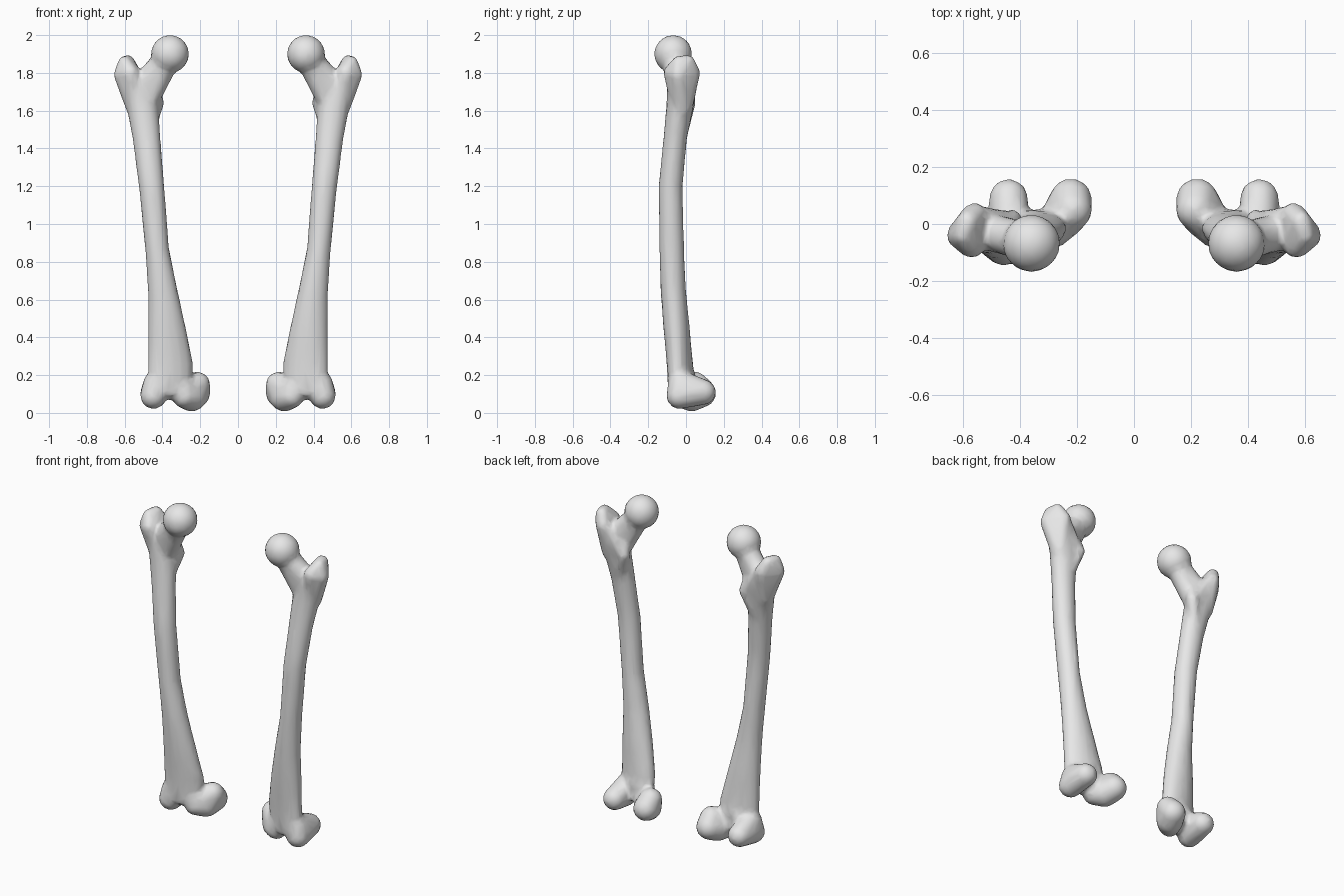
import bpy, bmesh, math
from mathutils import Vector, Matrix

cube = bpy.data.objects.get("Cube")
if cube:
    bpy.data.objects.remove(cube, do_unlink=True)

bone = bpy.data.materials.new("pale bone grey")
bone.use_nodes = True
colour = (0.8, 0.8, 0.8, 1)
bone.diffuse_color = colour
bone.node_tree.nodes["Principled BSDF"].inputs["Base Color"].default_value = colour

bm = bmesh.new()


def loft(sections, sides=16):
    """Closed tube through oval rings: z, x min, x max, y min, y max, turn."""
    rings = []
    for z, x0, x1, y0, y1, turn in sections:
        mid = Vector(((x0 + x1) / 2, (y0 + y1) / 2, z))
        spin = Matrix.Rotation(turn, 3, 'Z')
        ring = []
        for i in range(sides):
            a = math.tau * i / sides
            p = Vector(((x1 - x0) / 2 * math.cos(a), (y1 - y0) / 2 * math.sin(a), 0))
            ring.append(bm.verts.new(mid + spin @ p))
        rings.append(ring)
    for low, high in zip(rings, rings[1:]):
        for i in range(sides):
            j = (i + 1) % sides
            bm.faces.new((low[i], low[j], high[j], high[i]))
    bm.faces.new(rings[0][::-1])
    bm.faces.new(rings[-1])


def blob(*balls):
    """Convex skin around balls given as x, y, z, radius."""
    part = bmesh.new()
    for x, y, z, r in balls:
        bmesh.ops.create_icosphere(part, subdivisions=3, radius=r,
                                   matrix=Matrix.Translation((x, y, z)))
    hull = bmesh.ops.convex_hull(part, input=part.verts)
    loose = [v for v in hull["geom_interior"] if isinstance(v, bmesh.types.BMVert)]
    bmesh.ops.delete(part, geom=loose, context='VERTS')
    bmesh.ops.recalc_face_normals(part, faces=part.faces)
    copy = {v: bm.verts.new(v.co) for v in part.verts}
    for f in part.faces:
        bm.faces.new([copy[v] for v in f.verts])
    part.free()


# Bowed shaft, widening towards the knee
loft([
    (0.10, 0.24, 0.48, -0.09, 0.05, -0.25),
    (0.26, 0.235, 0.478, -0.10, 0.035, -0.2),
    (0.45, 0.275, 0.477, -0.12, 0.02, -0.12),
    (0.65, 0.32, 0.477, -0.135, 0.0, -0.05),
    (0.87, 0.365, 0.492, -0.142, -0.01, 0),
    (1.20, 0.39, 0.525, -0.145, -0.018, 0),
    (1.45, 0.41, 0.558, -0.12, 0.005, 0),
    (1.62, 0.42, 0.59, -0.105, 0.04, 0),
    (1.74, 0.46, 0.62, -0.10, 0.06, 0),
])

# Ball of the hip joint and its neck
blob((0.36, -0.068, 1.90, 0.101))
blob((0.37, -0.063, 1.88, 0.068), (0.50, -0.03, 1.74, 0.065), (0.48, -0.03, 1.64, 0.055))

# Greater trochanter, a lumpy outer wedge with a hollow behind the neck
blob((0.61, -0.04, 1.79, 0.048), (0.57, -0.075, 1.80, 0.045), (0.56, 0.03, 1.80, 0.045),
     (0.585, 0.01, 1.86, 0.036), (0.60, -0.04, 1.855, 0.035), (0.54, -0.02, 1.62, 0.055))

# Lesser trochanter and the crest joining it to the greater one
blob((0.428, 0.015, 1.64, 0.036), (0.45, -0.02, 1.74, 0.04), (0.47, -0.02, 1.52, 0.04))
blob((0.44, 0.015, 1.65, 0.03), (0.55, 0.03, 1.80, 0.035), (0.51, 0.0, 1.66, 0.045))

# Inner and outer condyles of the knee, with the notch left between them
blob((0.222, 0.085, 0.105, 0.075), (0.215, 0.05, 0.15, 0.068),
     (0.245, 0.03, 0.085, 0.078), (0.285, -0.02, 0.09, 0.065))
blob((0.44, 0.09, 0.11, 0.068), (0.448, 0.03, 0.11, 0.068),
     (0.448, -0.035, 0.09, 0.069), (0.435, -0.03, 0.16, 0.065))
# Saddle between the condyles
blob((0.29, -0.02, 0.13, 0.06), (0.42, -0.035, 0.13, 0.06), (0.36, 0.0, 0.20, 0.05))

mesh = bpy.data.meshes.new("thigh_bones")
bm.normal_update()
bm.to_mesh(mesh)
bm.free()
mesh.materials.append(bone)
bones = bpy.data.objects.new("thigh_bones", mesh)
bpy.context.collection.objects.link(bones)

# Fuse the parts into one skin, soften the joins, thin it out, then mirror
fuse = bones.modifiers.new("fuse", 'REMESH')
fuse.mode = 'VOXEL'
fuse.voxel_size = 0.012
fuse.use_smooth_shade = True
soften = bones.modifiers.new("soften", 'SMOOTH')
soften.factor = 0.5
soften.iterations = 6
thin = bones.modifiers.new("thin", 'DECIMATE')
thin.ratio = 0.12
bones.modifiers.new("mirror", 'MIRROR').use_mirror_merge = False
